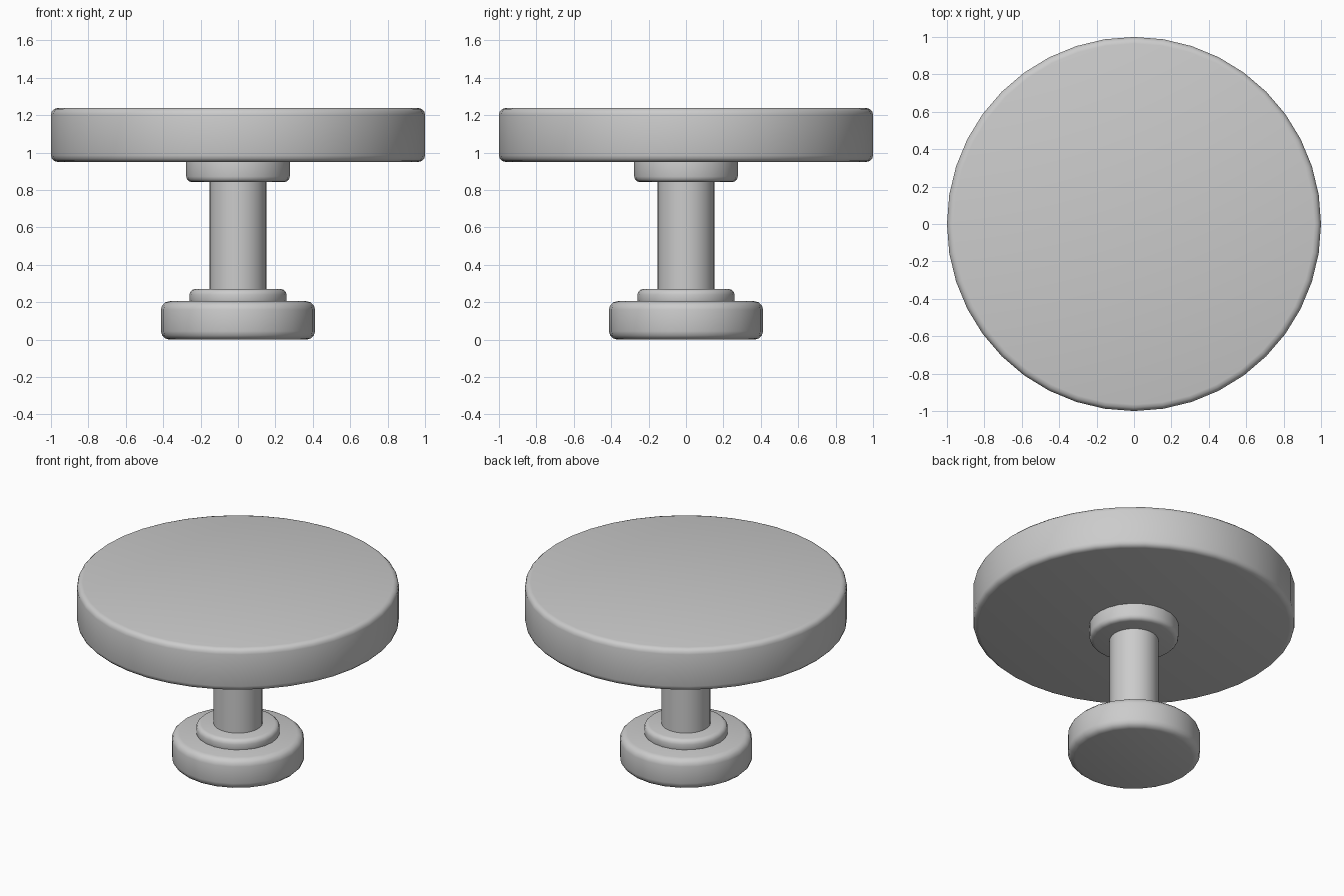
import bpy
import bmesh
import math

cube = bpy.data.objects.get("Cube")
if cube:
    bpy.data.objects.remove(cube, do_unlink=True)

# Single plain grey finish
grey = bpy.data.materials.new("light_grey")
grey.use_nodes = True
colour = (0.6, 0.6, 0.6, 1)
grey.diffuse_color = colour
grey.node_tree.nodes["Principled BSDF"].inputs["Base Color"].default_value = colour


def disc(name, radius, bottom, top, sides, rounding=0):
    """Upright cylinder with optionally rounded rims."""
    bm = bmesh.new()
    bmesh.ops.create_cone(bm, cap_ends=True, segments=sides, radius1=radius,
                          radius2=radius, depth=top - bottom)
    if rounding:
        rims = [e for e in bm.edges
                if abs(e.verts[0].co.z - e.verts[1].co.z) < 1e-5]
        bmesh.ops.bevel(bm, geom=rims, offset=rounding, segments=3,
                        profile=0.5, affect='EDGES')
    mesh = bpy.data.meshes.new(name)
    bm.to_mesh(mesh)
    bm.free()
    mesh.materials.append(grey)
    obj = bpy.data.objects.new(name, mesh)
    obj.location.z = (bottom + top) / 2
    bpy.context.collection.objects.link(obj)
    bpy.ops.object.select_all(action='DESELECT')
    obj.select_set(True)
    bpy.context.view_layer.objects.active = obj
    bpy.ops.object.shade_smooth_by_angle(angle=math.radians(40))
    return obj


# Foot and lower collar
disc("base", 0.412, 0, 0.205, 24, 0.045)
disc("lower_collar", 0.26, 0.18, 0.27, 24, 0.03)

# Column
disc("column", 0.152, 0.2, 1.0, 32)

# Upper collar and round top
disc("upper_collar", 0.277, 0.842, 0.99, 24, 0.03)
disc("tabletop", 1.0, 0.95, 1.238, 40, 0.035)
